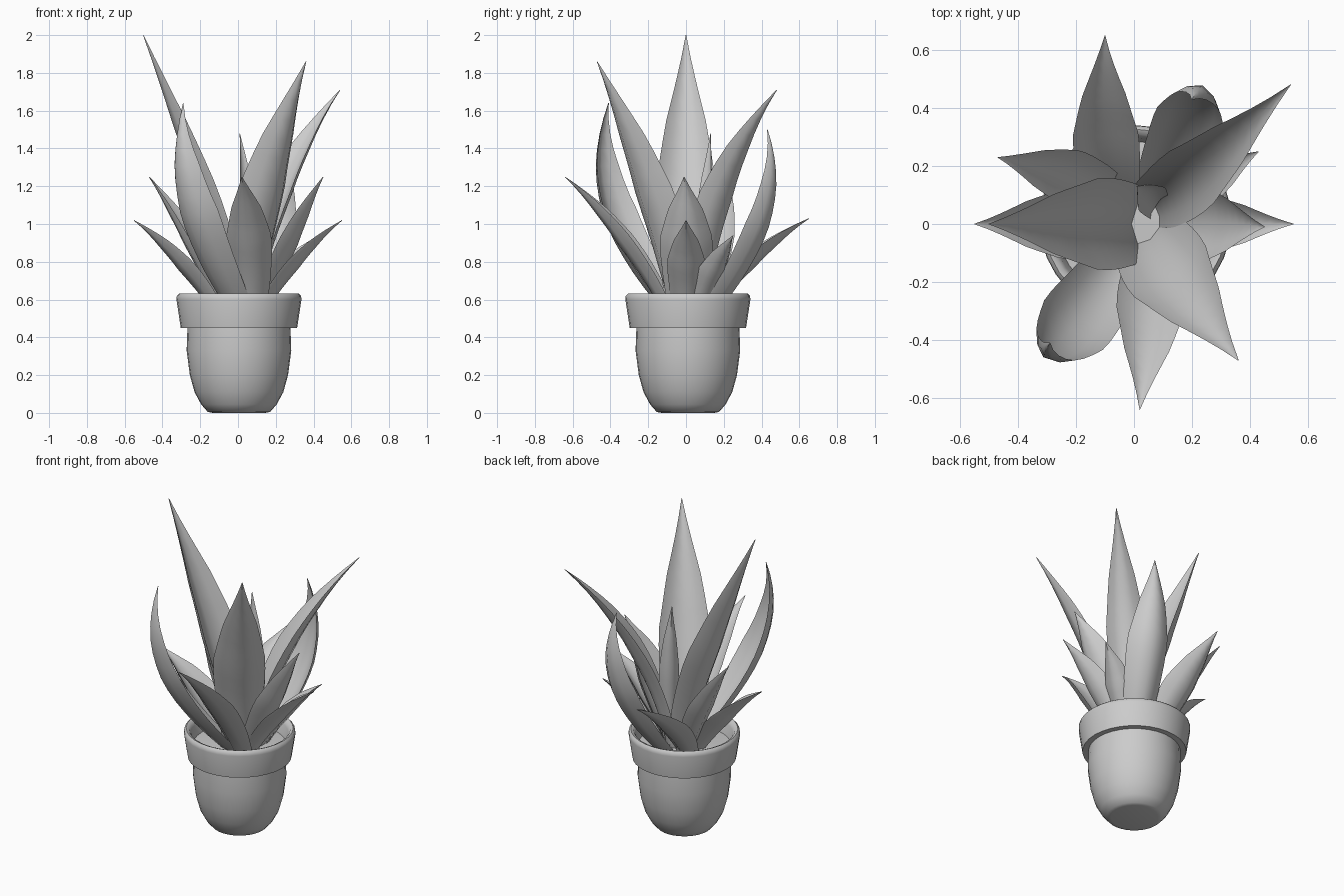
import bpy, math
from mathutils import Vector

if "Cube" in bpy.data.objects:
    bpy.data.objects.remove(bpy.data.objects["Cube"])

POT_CENTRE = (.005, .01)


def make_object(name, verts, faces, angle):
    mesh = bpy.data.meshes.new(name)
    mesh.from_pydata(verts, [], faces)
    mesh.update()
    obj = bpy.data.objects.new(name, mesh)
    bpy.context.collection.objects.link(obj)
    bpy.ops.object.select_all(action='DESELECT')
    obj.select_set(True)
    bpy.context.view_layer.objects.active = obj
    bpy.ops.object.shade_smooth_by_angle(angle=math.radians(angle))
    return obj


def lathe(name, profile, segments=32, cap_start=False, cap_end=False):
    verts, faces = [], []
    for r, z in profile:
        for i in range(segments):
            a = 2 * math.pi * i / segments
            verts.append((POT_CENTRE[0] + r * math.cos(a), POT_CENTRE[1] + r * math.sin(a), z))
    for k in range(len(profile) - 1):
        for i in range(segments):
            j = (i + 1) % segments
            a, b = k * segments, (k + 1) * segments
            faces.append((a + i, a + j, b + j, b + i))
    if cap_start:
        faces.append(tuple(reversed(range(segments))))
    if cap_end:
        n = len(profile) - 1
        faces.append(tuple(range(n * segments, (n + 1) * segments)))
    return make_object(name, verts, faces, 50)


WIDTHS = [(0, .65), (.2, .87), (.4, 1), (.5, .98), (.7, .68), (.85, .32), (.95, .1), (1, .01)]


def width_at(t):
    for (a, wa), (b, wb) in zip(WIDTHS, WIDTHS[1:]):
        if t <= b:
            return wa + (wb - wa) * (t - a) / (b - a)
    return WIDTHS[-1][1]


def leaf(name, base, mid, tip, width, sag=0, cup=.25, steps=14):
    """Cupped, lens-shaped blade swept along a curve through three points."""
    p0, pm, p2 = Vector(base), Vector(mid), Vector(tip)
    p1 = 2 * pm - (p0 + p2) / 2
    out = Vector((p2.x - p0.x, p2.y - p0.y, 0)).normalized()
    side = Vector((-out.y, out.x, 0))
    across = [-1, -.6, 0, .6, 1]
    ring = [(u, 0) for u in across] + [(u, 1) for u in (.6, 0, -.6)]
    n = len(ring)
    verts, faces = [], []
    for s in range(steps + 1):
        t = s / steps
        p = (1 - t) ** 2 * p0 + 2 * t * (1 - t) * p1 + t * t * p2
        tangent = ((1 - t) * (p1 - p0) + t * (p2 - p1)).normalized()
        inward = side.cross(tangent)
        if inward.dot(out) > 0:
            inward.negate()
        # outward bow in the upper half
        p = p + out * sag * 6.75 * t * t * (1 - t)
        w = width * width_at(t)
        thick = .1 * w + .002
        for u, lower in ring:
            lift = cup * w * (u * u - .5) - lower * thick * (1 - u * u)
            verts.append(p + side * (u * w / 2) + inward * lift)
    for s in range(steps):
        for i in range(n):
            j = (i + 1) % n
            a, b = s * n, (s + 1) * n
            faces.append((a + i, b + i, b + j, a + j))
    faces.append(tuple(range(n)))
    faces.append(tuple(reversed(range(steps * n, (steps + 1) * n))))
    return make_object(name, verts, faces, 50)


# Pot body, rim and soil
lathe("pot_body", [(.14, 0), (.165, .005), (.2, .045), (.235, .11), (.26, .2),
                   (.277, .33), (.272, .47)], cap_start=True)
lathe("pot_rim", [(.262, .45), (.308, .45), (.331, .6), (.329, .62), (.317, .632),
                  (.3, .625), (.288, .6), (.27, .5)])
lathe("soil", [(.275, .53), (.14, .54), (.01, .545)], cap_end=True)

# Leaves: base, middle, tip, width, outward bow
LEAVES = {
    "tall_leaf_left": ((.02, 0, .53), (-.14, 0, 1.22), (-.5, 0, 2.0), .32, .03),
    "tall_leaf_front_right": ((.04, -.03, .53), (.14, -.185, 1.18), (.36, -.47, 1.86), .31, .01),
    "tall_leaf_back_right": ((.05, .06, .53), (.22, .18, 1.16), (.54, .48, 1.71), .24, 0),
    "upright_leaf_front_left": ((.01, -.06, .53), (-.21, -.35, 1.07), (-.29, -.41, 1.64), .27, .035),
    "upright_leaf_back_right": ((.08, .12, .53), (.195, .36, 1.0), (.2, .43, 1.5), .25, .035),
    "centre_leaf": ((.08, .05, .53), (.05, .1, 1.05), (.01, .13, 1.48), .12, 0),
    "mid_leaf_front": ((.07, -.07, .52), (.055, -.32, .93), (.02, -.64, 1.25), .24, 0),
    "mid_leaf_back_left": ((-.06, .09, .52), (-.25, .17, .92), (-.47, .23, 1.25), .2, 0),
    "mid_leaf_right": ((.09, 0, .52), (.26, 0, .92), (.45, -.01, 1.25), .28, 0),
    "low_leaf_back": ((-.06, .08, .52), (-.1, .33, .81), (-.1, .65, 1.03), .23, 0),
    "low_leaf_left": ((-.08, 0, .52), (-.28, 0, .80), (-.55, 0, 1.02), .24, 0),
    "low_leaf_right": ((.1, 0, .52), (.29, 0, .80), (.55, 0, 1.02), .2, 0),
    "low_leaf_back_right": ((.1, .06, .52), (.25, .15, .76), (.43, .25, .94), .17, 0),
}
for name, (base, mid, tip, width, sag) in LEAVES.items():
    leaf(name, base, mid, tip, width, sag)
